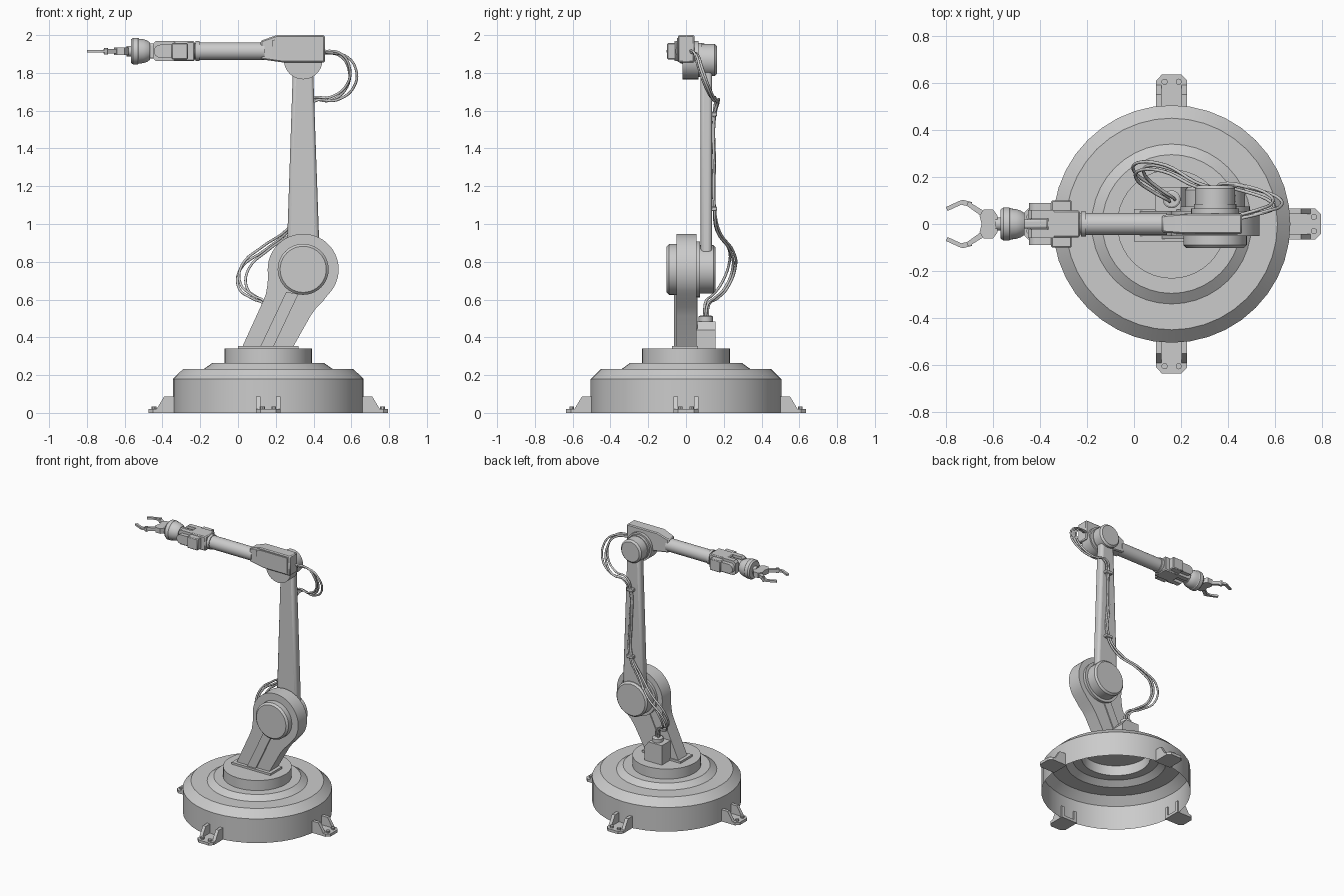
import bpy, bmesh, math, random
from mathutils import Matrix, Vector

if "Cube" in bpy.data.objects:
    bpy.data.objects.remove(bpy.data.objects["Cube"])

random.seed(3)
CX = 0.16            # base axis
JX, JZ = 0.345, 0.76 # elbow joint axis
TX, TZ = 0.345, 1.868  # top joint axis
AZ = 1.915           # forearm axis height


def finish(name, bm, bevel=0, seg=1):
    bmesh.ops.remove_doubles(bm, verts=bm.verts, dist=1e-5)
    bmesh.ops.recalc_face_normals(bm, faces=bm.faces)
    me = bpy.data.meshes.new(name)
    bm.to_mesh(me)
    bm.free()
    ob = bpy.data.objects.new(name, me)
    bpy.context.collection.objects.link(ob)
    if bevel:
        m = ob.modifiers.new("bevel", 'BEVEL')
        m.width, m.segments = bevel, seg
        m.limit_method, m.angle_limit = 'ANGLE', math.radians(40)
    return ob


def prism(name, pts, lo, hi, plane='xz', bevel=0, seg=1, mat=None):
    """Extrude a flat outline between lo and hi along the remaining axis."""
    bm = bmesh.new()
    put = (lambda a, b, h: (a, h, b)) if plane == 'xz' else (lambda a, b, h: (a, b, h))
    bot = [bm.verts.new(put(a, b, lo)) for a, b in pts]
    top = [bm.verts.new(put(a, b, hi)) for a, b in pts]
    bm.faces.new(bot)
    bm.faces.new(top)
    n = len(pts)
    for i in range(n):
        j = (i + 1) % n
        bm.faces.new((bot[i], bot[j], top[j], top[i]))
    if mat:
        bm.transform(mat)
    return finish(name, bm, bevel, seg)


def box(name, x0, x1, y0, y1, z0, z1, bevel=0):
    return prism(name, [(x0, y0), (x1, y0), (x1, y1), (x0, y1)], z0, z1, 'xy', bevel)


def lathe(name, prof, loc, axis='z', n=40, mat=None):
    """Revolve (radius, height) points about an axis through loc."""
    put = {'z': lambda c, s, h: (c, s, h), 'y': lambda c, s, h: (c, h, s),
           'x': lambda c, s, h: (h, c, s)}[axis]
    bm = bmesh.new()
    rings = []
    for r, h in prof:
        rings.append([bm.verts.new(Vector(put(r * math.cos(2 * math.pi * k / n),
                      r * math.sin(2 * math.pi * k / n), h)) + Vector(loc)) for k in range(n)])
    for a, b in zip(rings, rings[1:]):
        for k in range(n):
            j = (k + 1) % n
            bm.faces.new((a[k], a[j], b[j], b[k]))
    bmesh.ops.dissolve_degenerate(bm, dist=1e-6, edges=bm.edges)
    if mat:
        bm.transform(mat)
    return finish(name, bm)


def arc(cx, cz, r, a0, a1, n):
    return [(cx + r * math.cos(math.radians(a0 + (a1 - a0) * i / n)),
             cz + r * math.sin(math.radians(a0 + (a1 - a0) * i / n))) for i in range(n + 1)]


def disc(name, x, z, r, y0, y1, c=0.0):
    """Cylinder along y; positive c chamfers the y1 end."""
    d = math.copysign(c, y1 - y0)
    return lathe(name, [(0, y0), (r, y0), (r, y1 - d), (r - c, y1), (0, y1)], (x, 0, z), 'y')


# stepped base shell, open underneath
lathe("base_shell", [(0.505, 0), (0.505, 0.18), (0.45, 0.233), (0.34, 0.233), (0.295, 0.265),
                     (0.232, 0.265)], (CX, 0, 0))
lathe("turntable", [(0.232, 0.265), (0.232, 0.34), (0, 0.34)], (CX, 0, 0))

# four bolted feet
for k in range(4):
    M = Matrix.Translation((CX, 0, 0)) @ Matrix.Rotation(k * math.pi / 2, 4, 'Z')
    prism("foot_plate", [(0.49, -0.066), (0.61, -0.066), (0.635, -0.042), (0.635, 0.042),
                         (0.61, 0.066), (0.49, 0.066)], 0, 0.02, 'xy', mat=M)
    for s in (-1, 1):
        prism("foot_gusset", [(0.49, 0.015), (0.595, 0.015), (0.585, 0.03), (0.55, 0.088),
                              (0.49, 0.088)], s * 0.042, s * 0.066, mat=M)
        lathe("foot_bolt", [(0.013, 0.018), (0.013, 0.034), (0, 0.034)],
              (0.605, s * 0.03, 0), n=10, mat=M)

# lower arm with raised ribs
box("arm_mount_plate", 0.0, 0.32, -0.075, 0.063, 0.335, 0.355)
prism("lower_arm", [(0.025, 0.355), (0.295, 0.355), (0.385, 0.515), (0.415, 0.557), (0.45, 0.592)]
      + arc(JX, JZ, 0.188, -45, 190, 30) + [(0.156, 0.68), (0.148, 0.63), (0.13, 0.585)],
      -0.05, 0.055)
for y0, y1 in ((-0.063, -0.045), (0.05, 0.062)):
    prism("lower_arm_rib", [(0.12, 0.355), (0.19, 0.355), (0.32, 0.63), (0.255, 0.64)], y0, y1)

# elbow hub
disc("elbow_cap_front", JX, JZ, 0.135, -0.04, -0.102, 0.013)
disc("elbow_ring_back", JX, JZ, 0.148, 0.05, 0.075)
disc("elbow_cap_back", JX, JZ, 0.128, 0.07, 0.157, 0.012)

# tapered upper arm
prism("upper_arm", [(0.258, 0.84), (0.432, 0.84), (0.396, 1.86), (0.292, 1.86)],
      0.078, 0.138, bevel=0.018, seg=3)

# top joint and its motor
disc("shoulder_drum", TX, TZ, 0.102, -0.018, 0.065)
disc("shoulder_collar", TX, TZ, 0.09, 0.06, 0.085)
disc("shoulder_motor", TX, TZ, 0.085, 0.08, 0.164, 0.012)

# forearm housing, narrowing towards the tube
hb = prism("forearm_housing", [(0.46, 1.855), (0.46, 2.0), (0.205, 2.0), (0.12, 1.97),
                               (0.12, 1.872), (0.24, 1.855)], -0.043, 0.045, bevel=0.007)
for v in hb.data.vertices:
    if v.co.x < 0.15:
        v.co.y *= 0.85
prism("housing_side_panel", [(0.44, 1.87), (0.44, 1.985), (0.215, 1.985), (0.18, 1.97),
                             (0.18, 1.885), (0.25, 1.87)], -0.047, -0.04)
lathe("forearm_tube", [(0, 0.14), (0.047, 0.14), (0.047, -0.205), (0.053, -0.205), (0.053, -0.225),
                       (0.044, -0.225), (0.044, -0.25), (0, -0.25)], (0, 0, AZ), 'x', 32)

# wrist fork with side drives
box("wrist_block", -0.37, -0.23, -0.057, 0.057, 1.862, 1.968, 0.006)
box("wrist_drive_housing", -0.352, -0.265, -0.1, 0.1, 1.872, 1.958, 0.005)
slot = [(-0.345, 1.947), (-0.345, 1.88)]
for s in (-1, 1):
    prism("wrist_fork", [(-0.34, 1.862), (-0.34, 1.968), (-0.435, 1.968), (-0.45, 1.953),
                         (-0.45, 1.877), (-0.435, 1.862)], s * 0.024, s * 0.06)
    prism("wrist_drive_cover", [(-0.345, AZ - 0.034)] + [(-0.345, AZ + 0.034)]
          + arc(-0.412, AZ, 0.034, 90, 270, 12), s * 0.055, s * 0.089)
prism("wrist_tongue", [(-0.365, AZ - 0.04), (-0.365, AZ + 0.04), (-0.48, AZ + 0.04),
                       (-0.48, AZ - 0.04)], -0.02, 0.02, bevel=0.01, seg=2)

# domed hand flange
lathe("hand_dome", [(0, -0.465), (0.045, -0.465), (0.056, -0.48), (0.063, -0.5), (0.066, -0.525),
                    (0.07, -0.53), (0.07, -0.556), (0.062, -0.567), (0, -0.567)],
      (0, 0, AZ), 'x', 32)
lathe("hand_neck", [(0, -0.56), (0.028, -0.56), (0.028, -0.59), (0, -0.59)], (0, 0, AZ), 'x', 20)
prism("gripper_palm", [(-0.58, -0.035), (-0.58, 0.035), (-0.6, 0.062), (-0.64, 0.062),
                       (-0.657, 0.035), (-0.648, 0), (-0.657, -0.035), (-0.64, -0.062),
                       (-0.6, -0.062)], AZ - 0.019, AZ + 0.019, 'xy')

# mirrored two-piece fingers
for s in (-1, 1):
    prism("finger_link", [(x, s * y) for x, y in [(-0.63, 0.02), (-0.63, 0.05), (-0.70, 0.093),
          (-0.712, 0.078)]], AZ - 0.012, AZ + 0.012, 'xy')
    prism("finger_tip", [(x, s * y) for x, y in [(-0.69, 0.072), (-0.69, 0.093), (-0.728, 0.103),
          (-0.745, 0.097), (-0.8, 0.072), (-0.792, 0.056), (-0.735, 0.082)]],
          AZ - 0.007, AZ + 0.007, 'xy')
    for x, y in ((-0.638, 0.036), (-0.699, 0.084)):
        lathe("finger_pin", [(0, -0.017), (0.011, -0.017), (0.011, 0.017), (0, 0.017)],
              (x, s * y, AZ), 'z', 12)

# junction box and plug on the turntable
prism("junction_box", [(0.09, 0.335), (0.235, 0.335), (0.235, 0.44), (0.2, 0.485), (0.09, 0.485)],
      0.055, 0.157)
lathe("cable_plug", [(0, 0.48), (0.038, 0.48), (0.038, 0.51), (0.03, 0.515), (0, 0.515)],
      (0.16, 0.105, 0), 'z', 20)

# bundle of cables following the arm (x, y, z, spread)
path = [(0.16, 0.105, 0.505, 1), (0.145, 0.115, 0.58, 1.1), (0.09, 0.15, 0.61, 1.4),
        (0.02, 0.205, 0.67, 1.8), (0.03, 0.245, 0.77, 1.8), (0.14, 0.235, 0.865, 1.5),
        (0.27, 0.17, 0.96, 1.2), (0.35, 0.15, 1.08, 0.7), (0.35, 0.149, 1.33, 0.7),
        (0.355, 0.15, 1.58, 0.7), (0.39, 0.165, 1.655, 1), (0.5, 0.145, 1.66, 1.4),
        (0.59, 0.11, 1.73, 1.5), (0.6, 0.075, 1.83, 1.5), (0.55, 0.055, 1.895, 1.2),
        (0.45, 0.03, 1.91, 0.9)]
for k in range(3):
    cu = bpy.data.curves.new("cable", 'CURVE')
    cu.dimensions = '3D'
    cu.bevel_depth, cu.bevel_resolution, cu.resolution_u = 0.007, 2, 5
    cu.use_fill_caps = True
    sp = cu.splines.new('BEZIER')
    sp.bezier_points.add(len(path) - 1)
    for i, (bp, (x, y, z, w)) in enumerate(zip(sp.bezier_points, path)):
        a = 2 * math.pi * k / 3 + random.uniform(-0.3, 0.3)
        flat = 0.35 if 7 <= i <= 9 else 0.8
        bp.co = (x + 0.015 * w * math.cos(a), y + 0.013 * w * flat * math.sin(a),
                 z + 0.008 * w * math.cos(a + 2))
        bp.handle_left_type = bp.handle_right_type = 'AUTO'
    bpy.context.collection.objects.link(bpy.data.objects.new("cable", cu))

# clips holding the cables to the upper arm
for z in (1.08, 1.58):
    box("cable_clip", 0.325, 0.38, 0.13, 0.164, z - 0.012, z + 0.012, 0.004)

bpy.ops.object.select_all(action='DESELECT')
for ob in bpy.context.collection.objects:
    if ob.type == 'MESH':
        ob.select_set(True)
        bpy.context.view_layer.objects.active = ob
bpy.ops.object.shade_smooth_by_angle(angle=math.radians(30))
